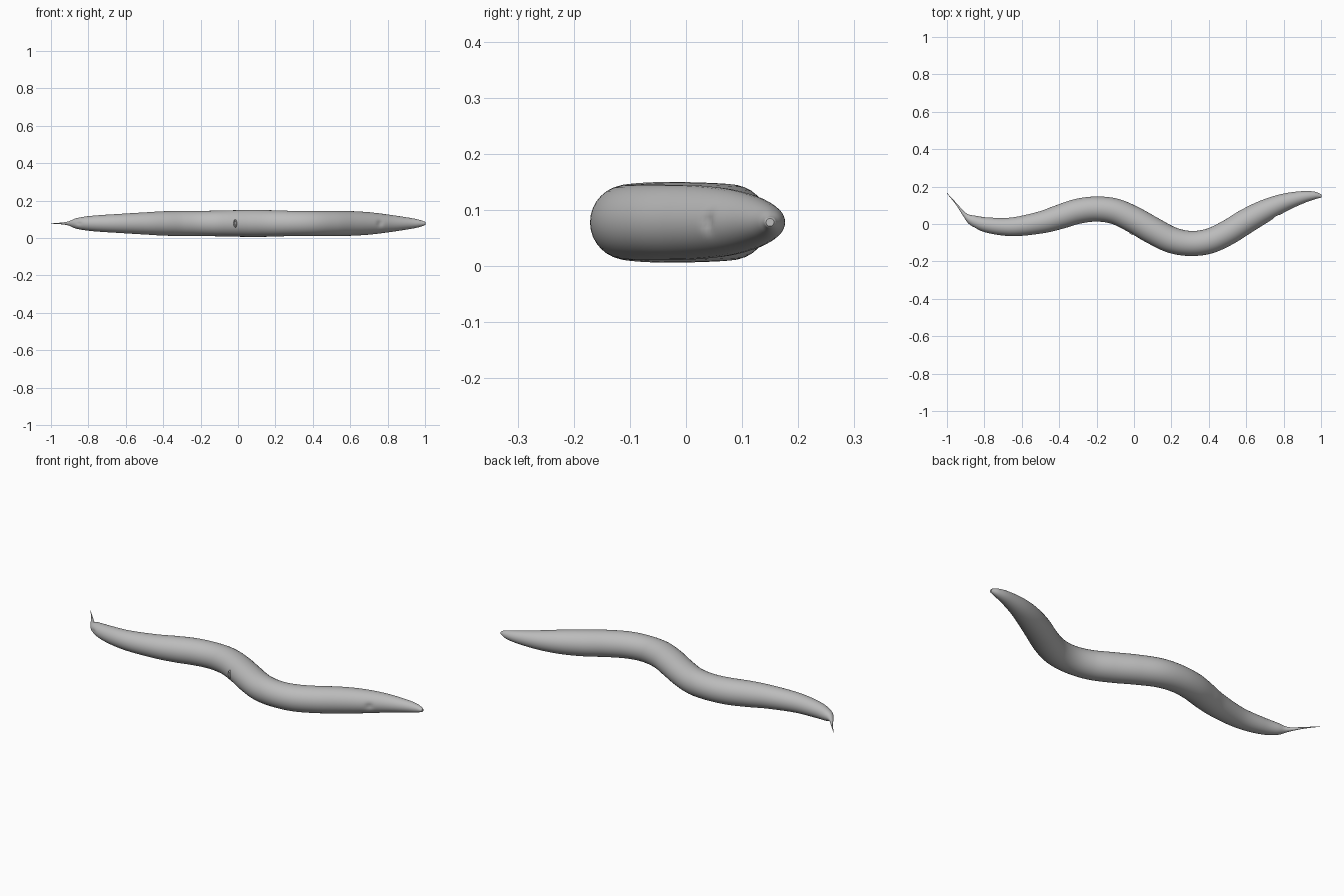
import bpy, bmesh, math
from mathutils import Vector

cube = bpy.data.objects.get("Cube")
if cube:
    bpy.data.objects.remove(cube, do_unlink=True)

MID_Z = 0.078
SIDES = 32
STEPS = 10

skin = bpy.data.materials.new("grey_skin")
skin.use_nodes = True
GREY = (0.5, 0.5, 0.5, 1)
skin.diffuse_color = GREY
skin.node_tree.nodes["Principled BSDF"].inputs["Base Color"].default_value = GREY


def finish(name, bm):
    bmesh.ops.recalc_face_normals(bm, faces=bm.faces)
    mesh = bpy.data.meshes.new(name)
    bm.to_mesh(mesh)
    bm.free()
    obj = bpy.data.objects.new(name, mesh)
    bpy.context.collection.objects.link(obj)
    mesh.materials.append(skin)
    bpy.ops.object.select_all(action='DESELECT')
    obj.select_set(True)
    bpy.context.view_layer.objects.active = obj
    bpy.ops.object.shade_smooth_by_angle(angle=math.radians(50))
    return obj


# Body path from tail tip to snout: x, y, radius
PATH = [Vector(p) for p in (
    (-1, .165, .001), (-.95, .107, .004), (-.905, .05, .011), (-.86, .018, .029),
    (-.78, -.006, .041), (-.65, -.015, .050), (-.5, .008, .059), (-.4, .037, .065),
    (-.3, .068, .067), (-.2, .08, .067), (-.1, .067, .069), (0, .022, .071),
    (.1, -.035, .072), (.2, -.085, .070), (.3, -.104, .067), (.4, -.092, .067),
    (.5, -.047, .067), (.6, .015, .066), (.7, .07, .060), (.8, .114, .048),
    (.9, .143, .033), (.96, .152, .022), (.998, .150, .010))]


def spline(pts):
    ext = [2 * pts[0] - pts[1]] + pts + [2 * pts[-1] - pts[-2]]
    out = []
    for a, b, c, d in zip(ext, ext[1:], ext[2:], ext[3:]):
        for k in range(STEPS):
            t = k / STEPS
            out.append(0.5 * (2 * b + (c - a) * t + (2 * a - 5 * b + 4 * c - d) * t * t
                              + (3 * b - a - 3 * c + d) * t ** 3))
    return out + [pts[-1]]


# Pores on the front side: x, half length, half height, depth
PORES = ((.76, .014, .014, .008), (-.85, .012, .008, .004))

# Body
samples = spline(PATH)
bm = bmesh.new()
rings = []
for i, s in enumerate(samples):
    along = samples[min(i + 1, len(samples) - 1)] - samples[max(i - 1, 0)]
    side = Vector((along.y, -along.x, 0)).normalized()
    ring = []
    for j in range(SIDES):
        a = math.tau * j / SIDES
        out = side * math.cos(a) + Vector((0, 0, math.sin(a)))
        co = Vector((s.x, s.y, MID_Z)) + out * s.z
        if math.cos(a) > 0:
            for x, w, h, depth in PORES:
                co -= out * depth * math.exp(-((co.x - x) / w) ** 2 - ((co.z - MID_Z) / h) ** 2)
        ring.append(bm.verts.new(co))
    rings.append(ring)
for r, q in zip(rings, rings[1:]):
    for j in range(SIDES):
        k = (j + 1) % SIDES
        bm.faces.new((r[j], r[k], q[k], q[j]))
bm.faces.new(rings[0])

# Snout with a shallow mouth hollow
cap = bm.faces.new(rings[-1])
bmesh.ops.inset_individual(bm, faces=[cap], thickness=.003, depth=.002)
bmesh.ops.inset_individual(bm, faces=[cap], thickness=.003, depth=-.004)
finish("body", bm)

# Oval lips at mid-body on the front side
bm = bmesh.new()
N, M = 24, 8
lips = []
for i in range(N):
    u = math.tau * i / N
    lips.append([bm.verts.new((
        (.007 + .004 * math.cos(v)) * math.cos(u),
        .010 * math.sin(v),
        (.018 + .004 * math.cos(v)) * math.sin(u)))
        for v in (math.tau * j / M for j in range(M))])
for i in range(N):
    for j in range(M):
        a, b = lips[i], lips[(i + 1) % N]
        bm.faces.new((a[j], b[j], b[(j + 1) % M], a[(j + 1) % M]))
opening = finish("mid_body_lips", bm)
opening.location = (-.012, -.046, MID_Z)
opening.rotation_euler.z = math.radians(-28)
